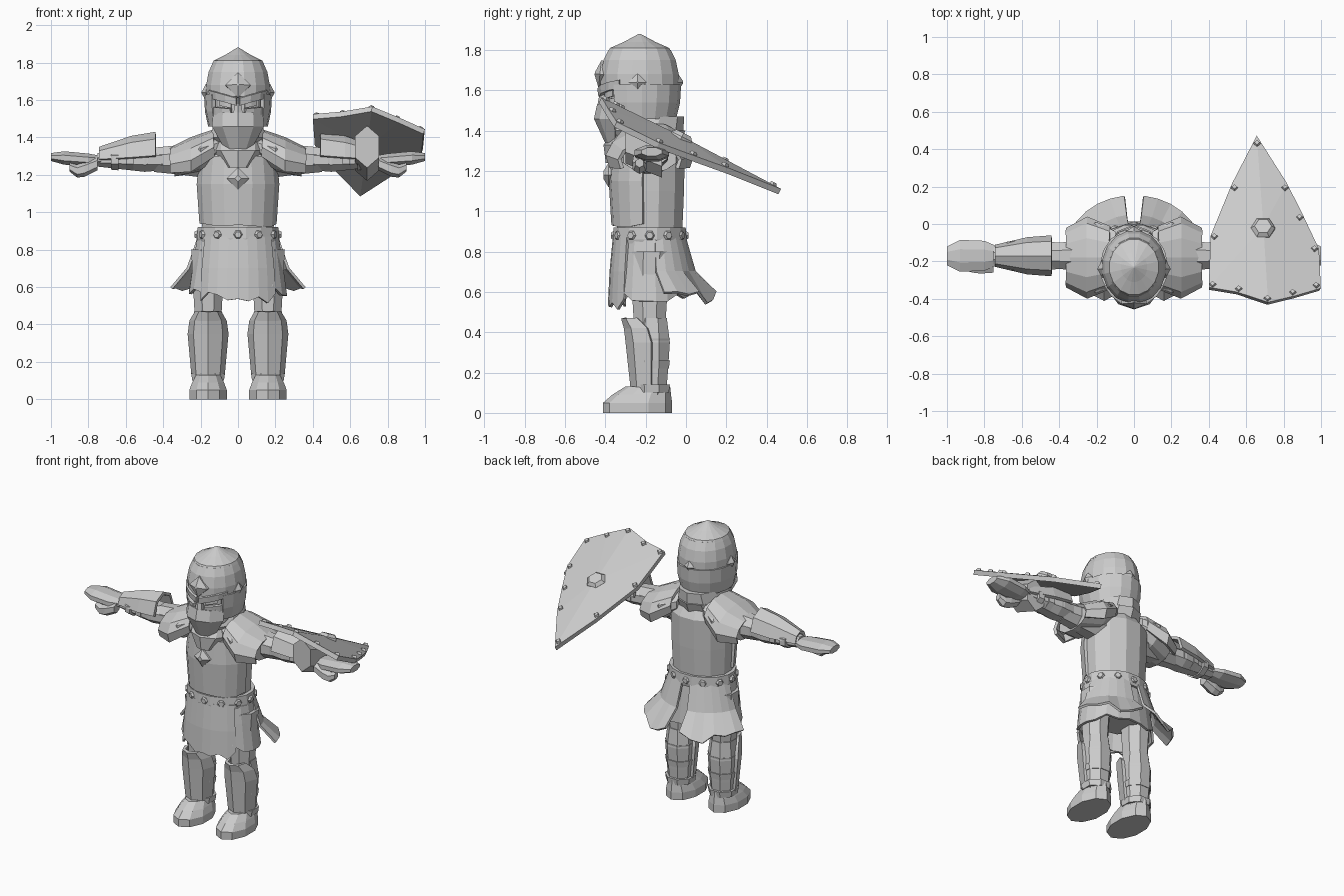
import bpy, bmesh, math, random
from mathutils import Vector

random.seed(4)
if "Cube" in bpy.data.objects:
    bpy.data.objects.remove(bpy.data.objects["Cube"])

GREY = (.6, .6, .6, 1)
grey = bpy.data.materials.new("plain_grey")
grey.use_nodes = True
grey.diffuse_color = GREY
grey.node_tree.nodes["Principled BSDF"].inputs["Base Color"].default_value = GREY


def build(name, points, faces, mirrored=False, thickness=0):
    """Make a flat-shaded object, optionally thickened and mirrored across x."""
    bm = bmesh.new()
    verts = [bm.verts.new(point) for point in points]
    for face in faces:
        bm.faces.new([verts[index] for index in face])
    bmesh.ops.recalc_face_normals(bm, faces=bm.faces)
    data = bpy.data.meshes.new(name)
    bm.to_mesh(data)
    bm.free()
    data.materials.append(grey)
    part = bpy.data.objects.new(name, data)
    bpy.context.scene.collection.objects.link(part)
    if thickness:
        solid = part.modifiers.new("thickness", "SOLIDIFY")
        solid.thickness = thickness
        solid.offset = 0
    if mirrored:
        mirror = part.modifiers.new("mirror", "MIRROR")
        mirror.use_mirror_merge = False


def bridge(rows, width, closed):
    """Quads joining consecutive rows of points."""
    return [(row * width + i, row * width + (i + 1) % width,
             (row + 1) * width + (i + 1) % width, (row + 1) * width + i)
            for row in range(rows - 1) for i in range(width if closed else width - 1)]


def loft(name, axis, centre, rings, aspect=1, sides=8, arc=None, ragged=0, slant=0,
         mirrored=False, thickness=0):
    """Skin rings of (position, radius, shift); an arc in degrees gives an open plate."""
    points = []
    if arc:
        start, stop = arc
        angles = [math.radians(start + (stop - start) * i / sides) for i in range(sides + 1)]
        grow = 1
    else:
        angles = [math.tau * (i + .5) / sides for i in range(sides)]
        grow = 1 / math.cos(math.pi / sides)
    for ring in rings:
        position, radius, shift = (*ring, 0)[:3]
        for angle in angles:
            u = centre[0] + radius * grow * math.cos(angle)
            v = centre[1] + shift + radius * aspect * grow * math.sin(angle)
            along = position + slant * u
            if ring is rings[-1]:
                along += random.uniform(-ragged, ragged)
            points.append({"x": (along, u, v), "y": (u, along, v), "z": (u, v, along)}[axis])
    width = len(angles)
    faces = bridge(len(rings), width, closed=not arc)
    if not (arc or thickness):
        faces += [range(width), range(len(points) - width, len(points))]
    build(name, points, faces, mirrored, thickness)


def stud(name, centre, normal, radius, height, sides=6, tip=.7, mirrored=False):
    """Raised prism or pyramid pointing along the normal."""
    normal = Vector(normal).normalized()
    helper = Vector((0, 1, 0)) if abs(normal.z) > .8 else Vector((0, 0, 1))
    right = helper.cross(normal).normalized()
    up = normal.cross(right)
    points = []
    for level, size in ((-height, radius), (0, radius), (height, radius * tip)):
        for i in range(sides):
            angle = math.tau * i / sides
            points.append(Vector(centre) + normal * level
                          + (right * math.cos(angle) + up * math.sin(angle)) * size)
    faces = bridge(3, sides, closed=True) + [range(sides), range(2 * sides, 3 * sides)]
    build(name, points, faces, mirrored)


BODY = (0, -.18)
LEG = (.16, -.17)
ARM = (-.17, 1.28)
SHOULDER = (-.18, 1.3)
HEAD = (0, -.23)

# Torso, hips and studded belt
loft("torso", "z", BODY, [(.9, .19), (1.1, .2), (1.3, .205), (1.4, .13)], aspect=.85, sides=12)
loft("hips", "z", BODY, [(.65, .15), (.75, .19), (.9, .19)], aspect=.75, sides=10)
loft("belt", "z", BODY, [(.84, .215), (.86, .22), (.92, .215)], aspect=.83, sides=16)
loft("chest_plate", "z", BODY, [(1.3, .2), (1.15, .215), (.93, .2)],
     aspect=.9, sides=8, arc=(190, 350), ragged=.012, thickness=.02)
for i in range(12):
    angle = math.tau * i / 12
    across, depth = math.cos(angle), math.sin(angle)
    stud("belt_stud", (.22 * across, BODY[1] + .18 * depth, .88), (across, depth, 0), .025, .012)

# Ragged skirt, front cloth and swept back cloth
loft("skirt", "z", BODY, [(.87, .21), (.74, .23), (.58, .255)],
     aspect=.73, sides=20, ragged=.03, thickness=.015)
loft("front_cloth", "z", BODY, [(.87, .22), (.7, .24), (.55, .25)],
     aspect=.8, sides=8, arc=(218, 322), ragged=.04, thickness=.015)
loft("back_cloth", "z", BODY, [(.87, .21), (.7, .27), (.57, .36, .03)],
     aspect=.83, sides=6, arc=(8, 82), ragged=.03, mirrored=True, thickness=.015)

# Legs, greaves and boots
loft("thigh", "z", LEG, [(.42, .07, -.01), (.6, .08, -.01), (.8, .09)], aspect=1.1, mirrored=True)
loft("calf", "z", LEG, [(.08, .07), (.2, .08), (.35, .09), (.47, .075)], mirrored=True)
loft("greave", "z", LEG, [(.13, .08), (.35, .1), (.42, .09, -.02), (.47, .06, -.07)],
     aspect=1.2, sides=4, arc=(180, 360), mirrored=True, thickness=.02)
for height in (.12, .24, .35):
    loft("leg_strap", "z", LEG, [(height - .02, .085), (height + .02, .09)], mirrored=True)
loft("boot", "z", LEG, [(0, .1, -.07), (.05, .1, -.07), (.09, .085, -.05), (.13, .065, -.02)],
     aspect=1.63, sides=10, mirrored=True)

# Arms, bracers and hands
loft("upper_arm", "x", ARM, [(.15, .1), (.3, .08), (.45, .065)], mirrored=True)
loft("forearm", "x", ARM, [(.4, .07), (.5, .08), (.75, .045)], aspect=.8, mirrored=True)
loft("bracer", "x", ARM, [(.44, .1, .02), (.57, .09, .01), (.74, .05)],
     aspect=1.2, sides=4, arc=(0, 180), mirrored=True, thickness=.02)
for reach in (.5, .58, .66):
    loft("bracer_strap", "x", ARM, [(reach - .02, .08), (reach + .02, .075)], aspect=.7, mirrored=True)
loft("hand", "x", ARM, [(.73, .05), (.8, .08), (.93, .085, .01), (1, .05, .015)], aspect=.42, mirrored=True)
loft("thumb", "x", (-.23, 1.25), [(.75, .03, .01), (.82, .035, -.02), (.86, .03, -.03), (.9, .02, -.01)],
     sides=6, mirrored=True)

# Sloping shoulder plates
loft("shoulder_plate", "x", SHOULDER, [(.1, .14, .05), (.2, .19, .01), (.34, .13, -.04)],
     aspect=.5, sides=10, mirrored=True)
loft("shoulder_rim", "x", SHOULDER, [(.13, .16, .04), (.25, .21, -.03), (.36, .15, -.05)],
     aspect=.58, sides=8, arc=(-25, 205), mirrored=True, thickness=.02)

# Scarf and pendant
loft("scarf_lower", "z", BODY, [(1.24, .07, -.13), (1.33, .15, -.04), (1.4, .14)], aspect=1.2, sides=10)
loft("scarf_upper", "z", BODY, [(1.34, .1, -.05), (1.4, .15, -.03), (1.47, .13)], aspect=1.25, sides=10)
stud("pendant", (0, -.385, 1.18), (0, -1, 0), .06, .025, sides=4, tip=.3)

# Head, mask and face
loft("head", "z", HEAD, [(1.34, .06, -.08), (1.43, .12, -.05), (1.55, .145), (1.65, .15)], aspect=1.1, sides=12)
loft("mask", "z", HEAD, [(1.34, .07, -.08), (1.46, .145, -.05), (1.53, .14, -.04)],
     aspect=1.15, sides=4, arc=(205, 335), thickness=.02)
loft("brow", "z", HEAD, [(1.57, .155, -.02), (1.61, .16, -.02)],
     aspect=1.1, sides=3, arc=(272, 335), slant=.3, mirrored=True, thickness=.03)
loft("cheek", "z", HEAD, [(1.5, .15, -.02), (1.55, .155, -.02)],
     aspect=1.1, sides=3, arc=(284, 335), slant=.1, mirrored=True, thickness=.02)
loft("eye", "z", HEAD, [(1.55, .15, -.01), (1.58, .15, -.01)],
     aspect=1.1, sides=2, arc=(284, 312), slant=.2, mirrored=True, thickness=.008)
loft("nose", "z", (0, -.41), [(1.5, .03), (1.53, .025), (1.61, .012)], sides=6)

# Helmet: dome, pointed cap, neck guard and pyramids
loft("helmet_dome", "z", HEAD, [(1.62, .17), (1.68, .17), (1.75, .157), (1.8, .135)], aspect=1.14, sides=16)
loft("helmet_cap", "z", HEAD, [(1.79, .14), (1.81, .13), (1.84, .07), (1.88, .004)], aspect=1.13, sides=16)
loft("neck_guard", "z", HEAD, [(1.46, .15), (1.54, .167), (1.63, .172)],
     aspect=1.14, sides=12, arc=(-40, 220), thickness=.02)
stud("front_pyramid", (0, -.427, 1.68), (0, -1, .1), .068, .026, sides=4, tip=.1)
stud("back_pyramid", (0, -.04, 1.64), (0, 1, 0), .045, .026, sides=4, tip=.1)
stud("side_pyramid", (.172, -.24, 1.64), (1, 0, 0), .045, .022, sides=4, tip=.1, mirrored=True)


# Tilted shield with rim studs, boss and grip
def on_shield(x, y, lift=0):
    """Point on the sloping shield, which droops towards its outer edge."""
    return x, y, 1.335 - .51 * y - .3 * max(0, x - .72) + lift


outline = [(.655, .465), (.525, .21), (.41, -.07), (.4, -.345), (.55, -.37), (.715, -.425),
           (.86, -.39), (.995, -.35), (.985, -.14), (.9, .04), (.815, .21)]
middle = Vector((.69, -.02))
count = len(outline)
build("shield", [on_shield(*corner) for corner in outline] + [on_shield(*middle, .01)],
      [(i, (i + 1) % count, count) for i in range(count)], thickness=.03)
facing = (0, .45, .89)
for corner in outline:
    inset = middle.lerp(Vector(corner), .93)
    stud("shield_stud", on_shield(*inset, .018), facing, .02, .012, sides=4)
stud("shield_boss", on_shield(*middle, .025), facing, .065, .02)
loft("shield_grip", "y", (.69, 1.35), [(-.3, .065), (-.12, .065, -.07)], aspect=1.5, sides=6)
